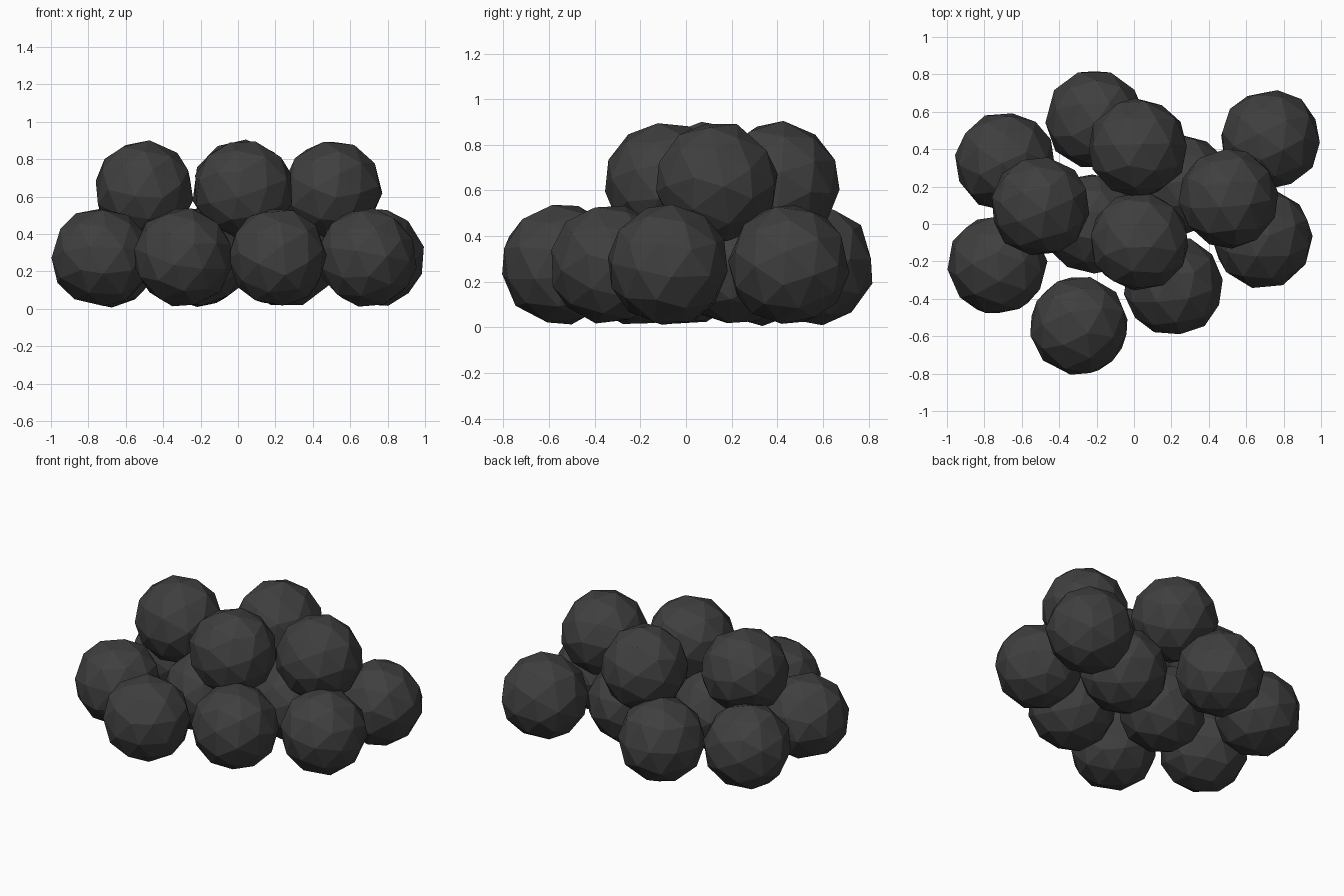
import bpy, random
from math import pi
from mathutils import Euler, Vector

if "Cube" in bpy.data.objects:
    bpy.data.objects.remove(bpy.data.objects["Cube"])

random.seed(4)
R = 0.27

mat = bpy.data.materials.new("charcoal")
mat.diffuse_color = (0.05, 0.05, 0.05, 1)
mat.use_nodes = True
mat.node_tree.nodes["Principled BSDF"].inputs["Base Color"].default_value = mat.diffuse_color


def lump(name, x, y, z):
    """Faceted ball, slightly irregular and randomly turned."""
    bpy.ops.mesh.primitive_ico_sphere_add(subdivisions=2, radius=R)
    ob = bpy.context.object
    ob.name = name
    turn = Euler([random.uniform(0, 2 * pi) for _ in range(3)]).to_matrix()
    for v in ob.data.vertices:
        jitter = Vector([random.uniform(-0.012, 0.012) for _ in range(3)])
        v.co = turn @ ((v.co + jitter).normalized() * R * random.uniform(0.985, 1.01))
    # Keep the turned lump centred on its pile position
    lo, hi = ([f(v.co[i] for v in ob.data.vertices) for i in range(3)] for f in (min, max))
    mid = (Vector(lo) + Vector(hi)) / 2
    ob.location = Vector((x, y, z)) - mid
    ob.data.materials.append(mat)


# Bottom layer
bottom = [(-0.69, 0.335), (-0.205, 0.56), (0.73, 0.45), (-0.73, -0.22),
          (-0.295, -0.545), (0.21, -0.33), (0.69, -0.08), (-0.22, 0.0), (0.26, 0.21)]
for i, (x, y) in enumerate(bottom):
    lump(f"bottom_lump_{i + 1}", x, y, 0.275)

# Top layer, resting in the hollows
top = [(-0.5, 0.095), (0.02, 0.405), (0.03, -0.09), (0.505, 0.135)]
for i, (x, y) in enumerate(top):
    lump(f"top_lump_{i + 1}", x, y, 0.635)
